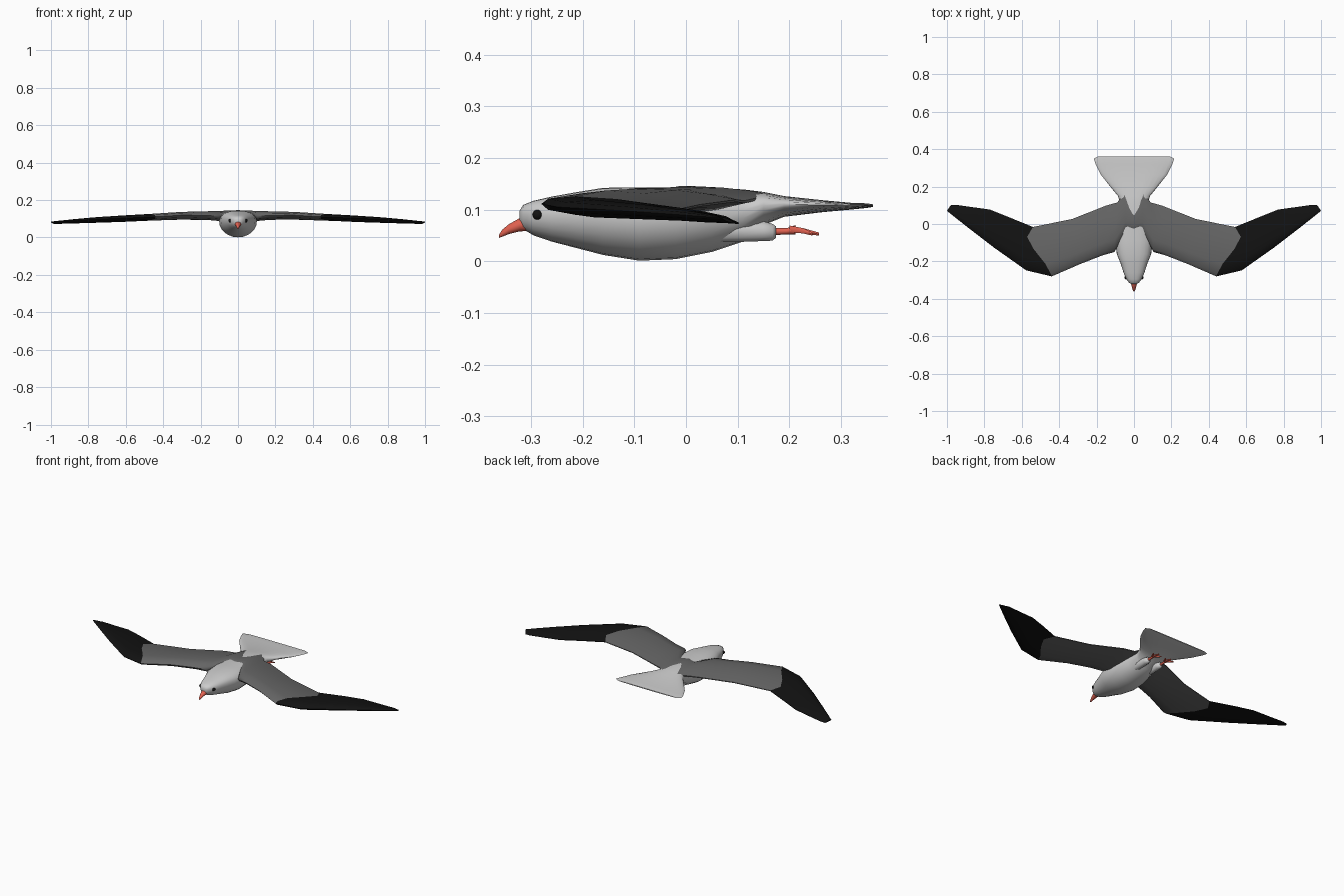
import bpy, bmesh, math


def material(name, rgb):
    m = bpy.data.materials.new(name)
    m.diffuse_color = (*rgb, 1)
    return m


WHITE = material("pale_plumage", (0.72, 0.72, 0.72))
DARK = material("dark_plumage", (0.13, 0.13, 0.13))
BLACK = material("black", (0.006, 0.006, 0.006))
RED = material("red_orange", (0.75, 0.12, 0.08))


def skin(name, rings, mats, pick=lambda i: 0, angle=50):
    """Bridge equal-length rings of points, cap both ends, smooth."""
    bm = bmesh.new()
    vs = [[bm.verts.new(p) for p in r] for r in rings]
    n = len(vs[0])
    for i in range(len(vs) - 1):
        for j in range(n):
            k = (j + 1) % n
            f = bm.faces.new((vs[i][j], vs[i][k], vs[i + 1][k], vs[i + 1][j]))
            f.material_index = pick(i)
    bm.faces.new(vs[0]).material_index = pick(0)
    bm.faces.new(vs[-1]).material_index = pick(len(vs) - 2)
    bmesh.ops.recalc_face_normals(bm, faces=bm.faces)
    me = bpy.data.meshes.new(name)
    bm.to_mesh(me)
    bm.free()
    ob = bpy.data.objects.new(name, me)
    bpy.context.collection.objects.link(ob)
    for m in mats:
        me.materials.append(m)
    smooth(ob, angle)
    return ob


def smooth(ob, angle=50):
    bpy.ops.object.select_all(action='DESELECT')
    ob.select_set(True)
    bpy.context.view_layer.objects.active = ob
    bpy.ops.object.shade_smooth_by_angle(angle=math.radians(angle))


def oval(x, y, w, zb, zt, n=16, p=1.0, mid=0.5):
    """Cross-section at y: half width w, bottom zb, top zt, widest at mid."""
    zm = zb + (zt - zb) * mid
    pts = []
    for i in range(n):
        a = 2 * math.pi * i / n
        c, s = math.cos(a), math.sin(a)
        q = p if s > 0 else 1.0
        h = (zt - zm) if s > 0 else (zm - zb)
        pts.append((x + w * math.copysign(abs(c) ** q, c), y,
                    zm + h * math.copysign(abs(s) ** q, s)))
    return pts


def tube(name, sections, mat, n=8):
    return skin(name, [oval(*s, n=n) for s in sections], [mat])


# Body, head and fan tail: y, half width, bottom, top
body = [(-0.322, 0.012, 0.073, 0.098), (-0.315, 0.026, 0.062, 0.109),
        (-0.295, 0.041, 0.050, 0.117), (-0.26, 0.056, 0.038, 0.125),
        (-0.21, 0.072, 0.025, 0.134), (-0.16, 0.092, 0.012, 0.142),
        (-0.09, 0.101, 0.001, 0.143), (-0.02, 0.100, 0.004, 0.143),
        (0.05, 0.088, 0.018, 0.142), (0.11, 0.074, 0.038, 0.139),
        (0.15, 0.086, 0.070, 0.134), (0.19, 0.119, 0.086, 0.126),
        (0.265, 0.178, 0.095, 0.118), (0.32, 0.205, 0.100, 0.113),
        (0.35, 0.215, 0.103, 0.112), (0.362, 0.190, 0.105, 0.110)]
skin("body_and_tail", [oval(0, y, w, b, t, n=24, p=0.8, mid=0.6)
                       for y, w, b, t in body], [WHITE])

# Wings joined over the back: LE x, LE y, TE x, TE y, mid z, half thickness, bulge
half = [(0.0, -0.04, 0.0, 0.08, 0.134, 0.012, 0),
        (0.045, -0.04, 0.05, 0.165, 0.127, 0.017, 0),
        (0.105, -0.15, 0.09, 0.115, 0.115, 0.027, 0),
        (0.17, -0.168, 0.15, 0.098, 0.117, 0.023, 0),
        (0.29, -0.215, 0.33, 0.027, 0.115, 0.020, 0),
        (0.44, -0.28, 0.54, -0.016, 0.106, 0.018, 0.055),
        (0.576, -0.248, 0.67, 0.037, 0.100, 0.017, 0),
        (0.75, -0.125, 0.77, 0.077, 0.093, 0.014, 0),
        (0.88, -0.025, 0.87, 0.091, 0.086, 0.010, 0),
        (0.965, 0.042, 0.955, 0.103, 0.081, 0.006, 0),
        (1.0, 0.070, 0.98, 0.100, 0.079, 0.003, 0)]
foil = [(0, 0.0), (0.05, 0.6), (0.25, 1.0), (0.55, 0.9), (0.8, 0.55), (1, 0.1)]
loop = [(t, h) for t, h in foil] + [(t, -h) for t, h in foil[:0:-1]]


def wing_ring(s, side):
    lx, ly, tx, ty, z, th, b = s
    out = []
    for t, h in loop:
        x = lx + (tx - lx) * t + b * math.sin(math.pi * t ** 2.2)
        out.append((side * x, ly + (ty - ly) * t,
                    z + th * h - 0.012 * (t - 0.4) * (lx > 0.2)))
    return out


rings = [wing_ring(s, -1) for s in half[:0:-1]] + [wing_ring(s, 1) for s in half]
skin("wings", rings, [DARK, BLACK], lambda i: 0 if 5 <= i <= 14 else 1)

# Beak
tube("beak", [(0, -0.300, 0.020, 0.058, 0.090), (0, -0.322, 0.015, 0.057, 0.084),
              (0, -0.343, 0.010, 0.052, 0.072), (0, -0.356, 0.006, 0.047, 0.061),
              (0, -0.362, 0.002, 0.045, 0.051)], RED, 10)

for side, tag in ((-1, "left"), (1, "right")):
    # Eye
    bpy.ops.mesh.primitive_uv_sphere_add(segments=12, ring_count=8, radius=0.01,
                                         location=(side * 0.041, -0.287, 0.090))
    eye = bpy.context.object
    eye.name = tag + "_eye"
    eye.data.materials.append(BLACK)
    smooth(eye)
    # Feathered thigh and shank, tucked backwards
    x = side * 0.042
    tube(tag + "_thigh", [(x, 0.04, 0.016, 0.035, 0.085), (x, 0.10, 0.022, 0.036, 0.085),
                          (x, 0.15, 0.020, 0.038, 0.078), (x, 0.168, 0.015, 0.039, 0.073),
                          (x, 0.174, 0.009, 0.045, 0.068)], WHITE, 10)
    tube(tag + "_shank", [(x, 0.165, 0.007, 0.050, 0.065), (x, 0.195, 0.006, 0.052, 0.064),
                          (x, 0.212, 0.008, 0.052, 0.070)], RED)
    # Toes
    for k, dx in enumerate((-0.026, 0, 0.026)):
        end = 0.257 if dx == 0 else 0.245
        tube(f"{tag}_toe_{k + 1}", [(x, 0.2, 0.006, 0.055, 0.070),
                                    (x + dx * 0.6, 0.226, 0.006, 0.053, 0.065),
                                    (x + dx, end, 0.003, 0.049, 0.056)], RED, 6)
